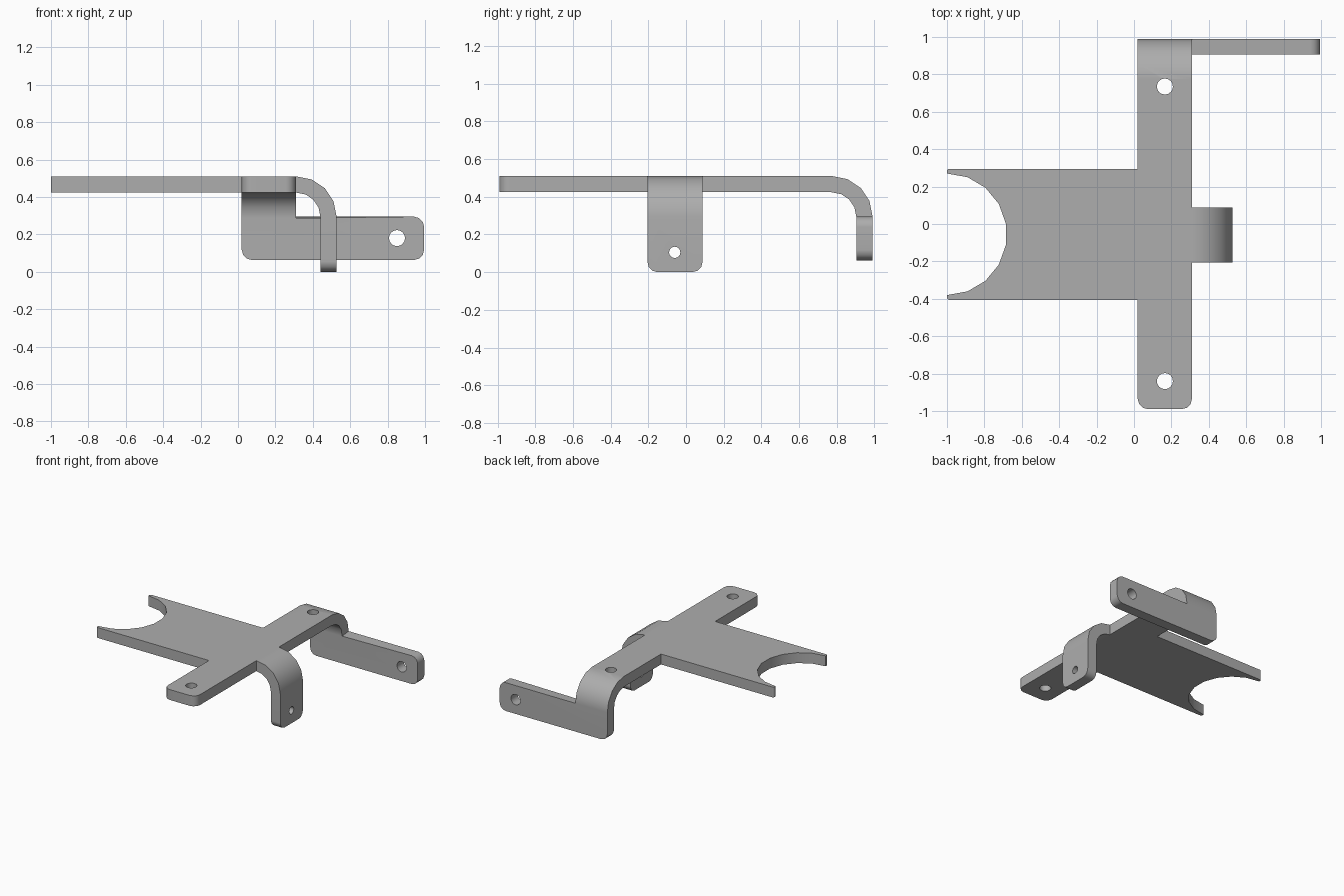
import bpy, bmesh
from math import sin, cos, pi, radians
from mathutils import Vector

if "Cube" in bpy.data.objects:
    bpy.data.objects.remove(bpy.data.objects["Cube"], do_unlink=True)

THICK, TOP, BEND = 0.085, 0.51, 0.215
LEFT, RIGHT = 0.02, 0.31          # cross strip sides
TAB_LO, TAB_HI = -0.205, 0.088    # side tab sides
BACK, SIDE = 0.99, 0.527          # outer faces of the folded flanges
LOW = TOP - BEND                  # height where the bends end

steel = bpy.data.materials.new("grey_steel")
steel.use_nodes = True
steel.diffuse_color = (0.42, 0.42, 0.42, 1)
steel.node_tree.nodes["Principled BSDF"].inputs["Base Color"].default_value = (0.42, 0.42, 0.42, 1)


def outline(corners, steps=3):
    """Points of a polygon whose corners (x, y, radius) are right angles."""
    pts = []
    for i, (x, y, r) in enumerate(corners):
        c = Vector((x, y))
        if r == 0:
            pts.append(c)
            continue
        a = (Vector(corners[i - 1][:2]) - c).normalized() * r
        b = (Vector(corners[(i + 1) % len(corners)][:2]) - c).normalized() * r
        for k in range(steps + 1):
            t = k / steps * pi / 2
            pts.append(c + a * (1 - sin(t)) + b * (1 - cos(t)))
    return pts


bm = bmesh.new()


def sheet(points, place):
    bm.faces.new([bm.verts.new(place(p[0], p[1])) for p in points])


def bend(lo, hi, place, steps=4):
    """Quarter round from the flat top down to a flange."""
    rows = []
    for k in range(steps + 1):
        t = k / steps * pi / 2
        out, z = BEND * (sin(t) - 1), LOW + BEND * cos(t)
        rows.append([bm.verts.new(place(s, out, z)) for s in (lo, hi)])
    for a, b in zip(rows, rows[1:]):
        bm.faces.new((a[0], b[0], b[1], a[1]))


# Flat plate with cross strip and round notch
notch = [(-1 + 0.32 * cos(radians(a)), -0.055 + 0.325 * sin(radians(a)), 0)
         for a in range(90, -91, -20)]
flat = [(-1, -0.405, 0.012), (LEFT, -0.405, 0), (LEFT, -0.99, 0.055), (RIGHT, -0.99, 0.055),
        (RIGHT, TAB_LO, 0), (SIDE - BEND, TAB_LO, 0), (SIDE - BEND, TAB_HI, 0), (RIGHT, TAB_HI, 0),
        (RIGHT, BACK - BEND, 0), (LEFT, BACK - BEND, 0), (LEFT, 0.295, 0), (-1, 0.295, 0.012)]
sheet(outline(flat + notch), lambda x, y: (x, y, TOP))

# Back flange reaching to the left side
bend(LEFT, RIGHT, lambda s, out, z: (s, BACK + out, z))
back = [(LEFT, LOW, 0), (LEFT, 0.063, 0.055), (0.995, 0.063, 0.055),
        (0.995, LOW, 0.055), (RIGHT, LOW, 0)]
sheet(outline(back), lambda x, z: (x, BACK, z))

# Side tab
bend(TAB_LO, TAB_HI, lambda s, out, z: (SIDE + out, s, z))
tab = [(TAB_LO, LOW, 0), (TAB_LO, 0, 0.055), (TAB_HI, 0, 0.055), (TAB_HI, LOW, 0)]
sheet(outline(tab), lambda y, z: (SIDE, y, z))

bmesh.ops.remove_doubles(bm, verts=bm.verts, dist=0.0005)
bmesh.ops.recalc_face_normals(bm, faces=bm.faces)
bm.faces.ensure_lookup_table()
if max(bm.faces, key=lambda f: f.calc_area()).normal.z < 0:
    bmesh.ops.reverse_faces(bm, faces=bm.faces)
mesh = bpy.data.meshes.new("bracket")
bm.to_mesh(mesh)
bm.free()
mesh.materials.append(steel)
bracket = bpy.data.objects.new("bracket", mesh)
bpy.context.collection.objects.link(bracket)

# Sheet thickness, inward from the outer faces
solid = bracket.modifiers.new("thickness", "SOLIDIFY")
solid.thickness, solid.offset, solid.use_even_offset = THICK, -1, True
solid.use_quality_normals = True

# Bolt holes
holes = [((0.165, 0.735, TOP), 0.043, (0, 0, 0)), ((0.165, -0.84, TOP), 0.043, (0, 0, 0)),
         ((0.85, BACK, 0.18), 0.043, (pi / 2, 0, 0)), ((SIDE, -0.06, 0.105), 0.03, (0, pi / 2, 0))]
cutters = []
for spot, radius, turn in holes:
    bpy.ops.mesh.primitive_cylinder_add(vertices=16, radius=radius, depth=0.3,
                                        location=spot, rotation=turn)
    cutter = bpy.context.object
    cutter.name, cutter.hide_render = "hole_cutter", True
    cutter.data.materials.append(steel)
    cut = bracket.modifiers.new("hole", "BOOLEAN")
    cut.operation, cut.solver, cut.object = "DIFFERENCE", "EXACT", cutter
    cutters.append(cutter)

bpy.ops.object.select_all(action="DESELECT")
bracket.select_set(True)
bpy.context.view_layer.objects.active = bracket
for name in [m.name for m in bracket.modifiers]:
    bpy.ops.object.modifier_apply(modifier=name)
for cutter in cutters:
    bpy.data.objects.remove(cutter, do_unlink=True)

# Smooth bends, crisp edges, flat faces kept even
bpy.ops.object.shade_smooth_by_angle(angle=radians(35))
even = bracket.modifiers.new("even_normals", "WEIGHTED_NORMAL")
even.keep_sharp = True
